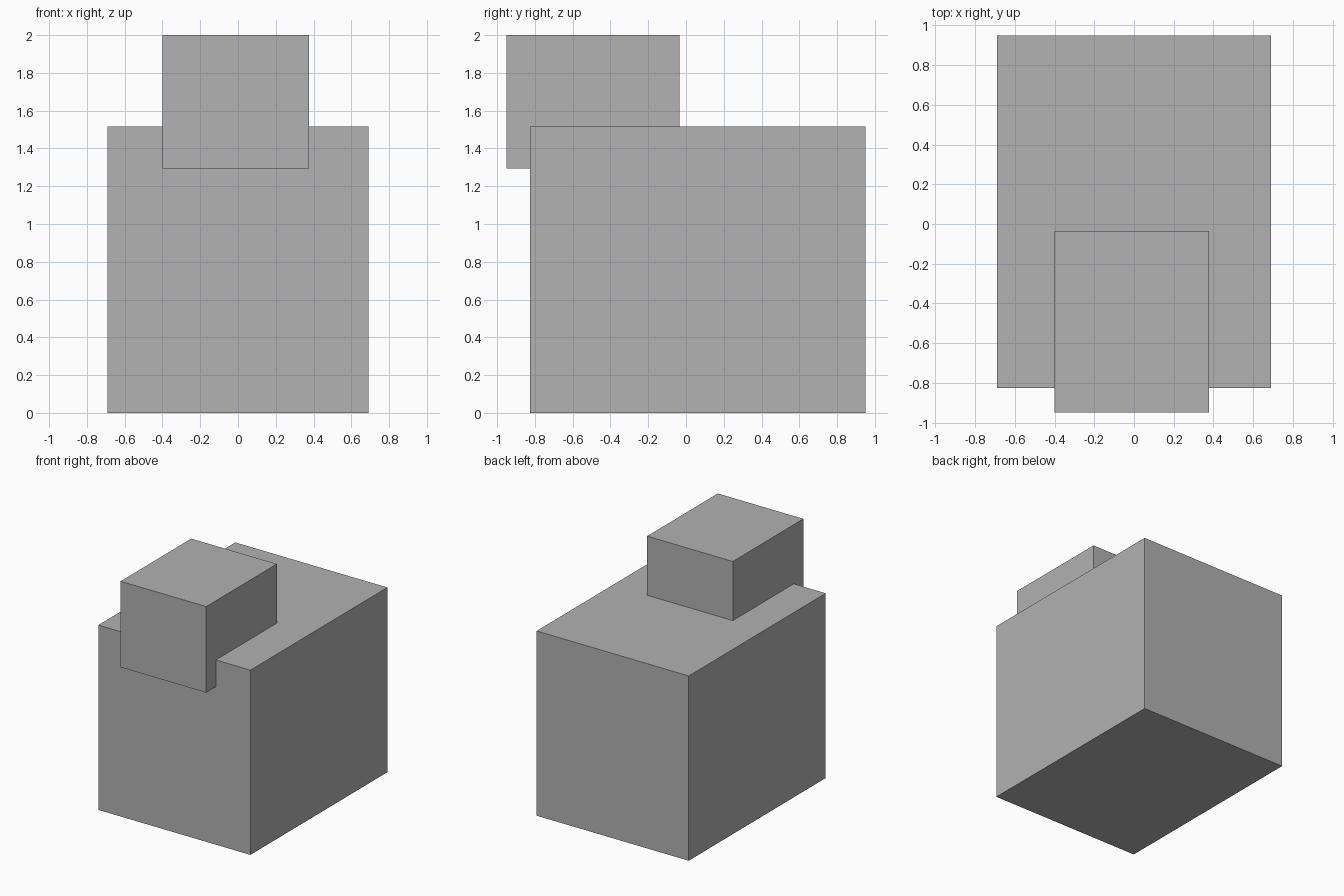
import bpy
from mathutils import Vector

# Remove the default cube
old = bpy.data.objects.get("Cube")
if old:
    bpy.data.objects.remove(old, do_unlink=True)

# Single grey material
GREY = (0.445, 0.445, 0.445, 1)
grey = bpy.data.materials.new("grey")
grey.use_nodes = True
grey.diffuse_color = GREY
grey.node_tree.nodes["Principled BSDF"].inputs["Base Color"].default_value = GREY


def box(name, low, high):
    """Flat-sided box between two opposite corners."""
    low, high = Vector(low), Vector(high)
    bpy.ops.mesh.primitive_cube_add(size=1, location=(low + high) / 2)
    obj = bpy.context.object
    obj.name = name
    obj.scale = high - low
    bpy.ops.object.transform_apply(location=False, rotation=False, scale=True)
    obj.data.materials.append(grey)
    return obj


# Large block standing on the ground
box("body", (-0.69, -0.825, 0), (0.69, 0.95, 1.515))

# Smaller block sunk into the top front edge, overhanging the front
box("head", (-0.40, -0.95, 1.295), (0.377, -0.035, 2))
